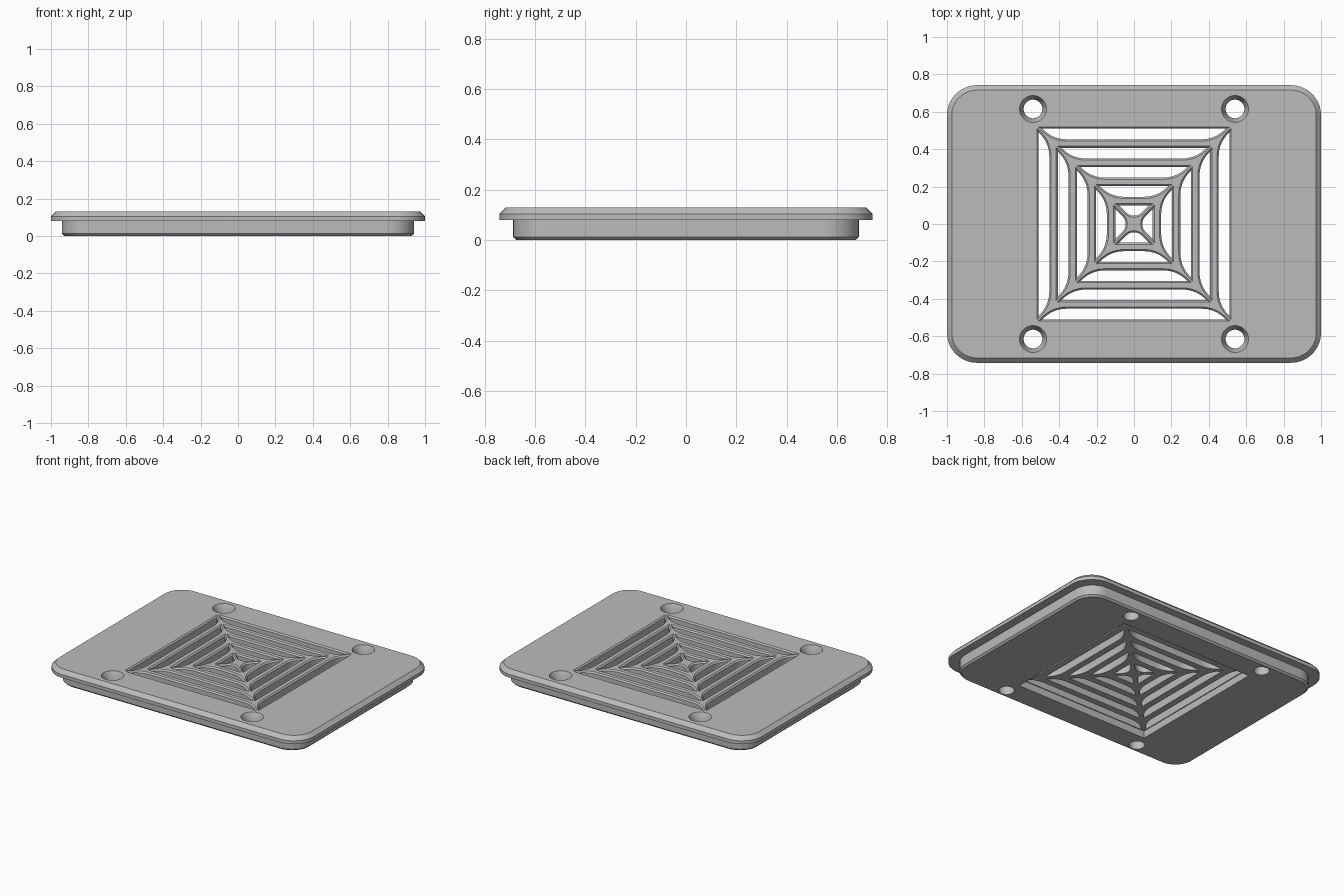
import bpy, bmesh
from math import sin, cos, radians, sqrt

cube = bpy.data.objects.get("Cube")
if cube:
    bpy.data.objects.remove(cube, do_unlink=True)

grey = bpy.data.materials.new("plain grey")
grey.use_nodes = True
colour = (0.5, 0.5, 0.5, 1)
grey.diffuse_color = colour
grey.node_tree.nodes["Principled BSDF"].inputs["Base Color"].default_value = colour


def loft(bm, rings):
    """Closed solid through matching rings of (x, y, z) points, bottom to top."""
    loops = [[bm.verts.new(p) for p in ring] for ring in rings]
    n = len(loops[0])
    for low, high in zip(loops, loops[1:]):
        for i in range(n):
            j = (i + 1) % n
            bm.faces.new((low[i], low[j], high[j], high[i]))
    bm.faces.new(loops[0][::-1])
    bm.faces.new(loops[-1])


def make_object(name, bm):
    bmesh.ops.recalc_face_normals(bm, faces=bm.faces[:])
    mesh = bpy.data.meshes.new(name)
    bm.to_mesh(mesh)
    bm.free()
    mesh.materials.append(grey)
    obj = bpy.data.objects.new(name, mesh)
    bpy.context.collection.objects.link(obj)
    return obj


def rounded_rect(hx, hy, r, z, steps=10):
    pts = []
    for k, (sx, sy) in enumerate(((1, 1), (-1, 1), (-1, -1), (1, -1))):
        for i in range(steps + 1):
            a = radians(90 * (k + i / steps))
            pts.append((sx * (hx - r) + r * cos(a), sy * (hy - r) + r * sin(a), z))
    return pts


def circle(x, y, r, z, n=40):
    return [(x + r * cos(radians(360 * i / n)), y + r * sin(radians(360 * i / n)), z)
            for i in range(n)]


def slot_outline(outer, inner, gap, r, grow, z, turn, steps=8):
    """Trapezoid between two diagonals, with rounded inner corners."""
    outer, inner, gap, r = outer + grow, inner - grow, gap - grow * sqrt(2), r + grow
    cx, cy = inner + r - gap - r * sqrt(2), inner + r
    right = [(outer - gap, outer)]
    for i in range(steps + 1):
        a = radians(-45 - 45 * i / steps)
        right.append((cx + r * cos(a), cy + r * sin(a)))
    left = [(-x, y) for x, y in reversed(right)]
    if abs(cx) < 1e-4:                      # both arcs meet in one point
        left = left[1:]
    c, s = ((1, 0), (0, 1), (-1, 0), (0, -1))[turn]
    return [(x * c - y * s, x * s + y * c, z) for x, y in right + left]


# Flanged plate with a chamfered rim above a narrower plug
TOP = 0.13
bm = bmesh.new()
loft(bm, [
    rounded_rect(0.93, 0.675, 0.128, 0),
    rounded_rect(0.942, 0.687, 0.14, 0.012),
    rounded_rect(0.942, 0.687, 0.14, 0.08),
    rounded_rect(1.0, 0.742, 0.16, 0.08),
    rounded_rect(1.0, 0.742, 0.16, 0.104),
    rounded_rect(0.974, 0.716, 0.134, TOP),
])
plate = make_object("vent_plate", bm)

# Underside recess and countersunk screw holes
bm = bmesh.new()
h = 0.516
loft(bm, [[(-h, -h, z), (h, -h, z), (h, h, z), (-h, h, z)] for z in (-0.1, 0.05)])
for sx in (-1, 1):
    for sy in (-1, 1):
        x, y = sx * 0.54, sy * 0.615
        loft(bm, [circle(x, y, 0.05, -0.1), circle(x, y, 0.05, 0.085),
                  circle(x, y, 0.072, TOP), circle(x, y, 0.082, TOP + 0.02)])
hole_cutter = make_object("hole_cutter", bm)

# Concentric ventilation slots on four sides, with chamfered upper edges
bm = bmesh.new()
GAP, EDGE = 0.02, 0.009
for ring in range(5):
    outer = 0.51 - 0.1025 * ring
    inner, r = outer - 0.057, 0.17
    if ring == 4:
        r = 0.06
        inner = GAP + r * (sqrt(2) - 1)
    for turn in range(4):
        loft(bm, [slot_outline(outer, inner, GAP, r, grow, z, turn) for grow, z in
                  ((0, 0.02), (0, TOP - EDGE), (EDGE, TOP), (EDGE, TOP + 0.02))])
slot_cutter = make_object("slot_cutter", bm)

# Cut the plate and drop the cutters
bpy.ops.object.select_all(action='DESELECT')
bpy.context.view_layer.objects.active = plate
plate.select_set(True)
for cutter in (hole_cutter, slot_cutter):
    cutter.hide_render = True
    mod = plate.modifiers.new("cut", 'BOOLEAN')
    mod.operation, mod.solver, mod.object = 'DIFFERENCE', 'EXACT', cutter
    bpy.ops.object.modifier_apply(modifier=mod.name)
    bpy.data.objects.remove(cutter, do_unlink=True)
bpy.ops.object.shade_smooth_by_angle(angle=radians(30))
